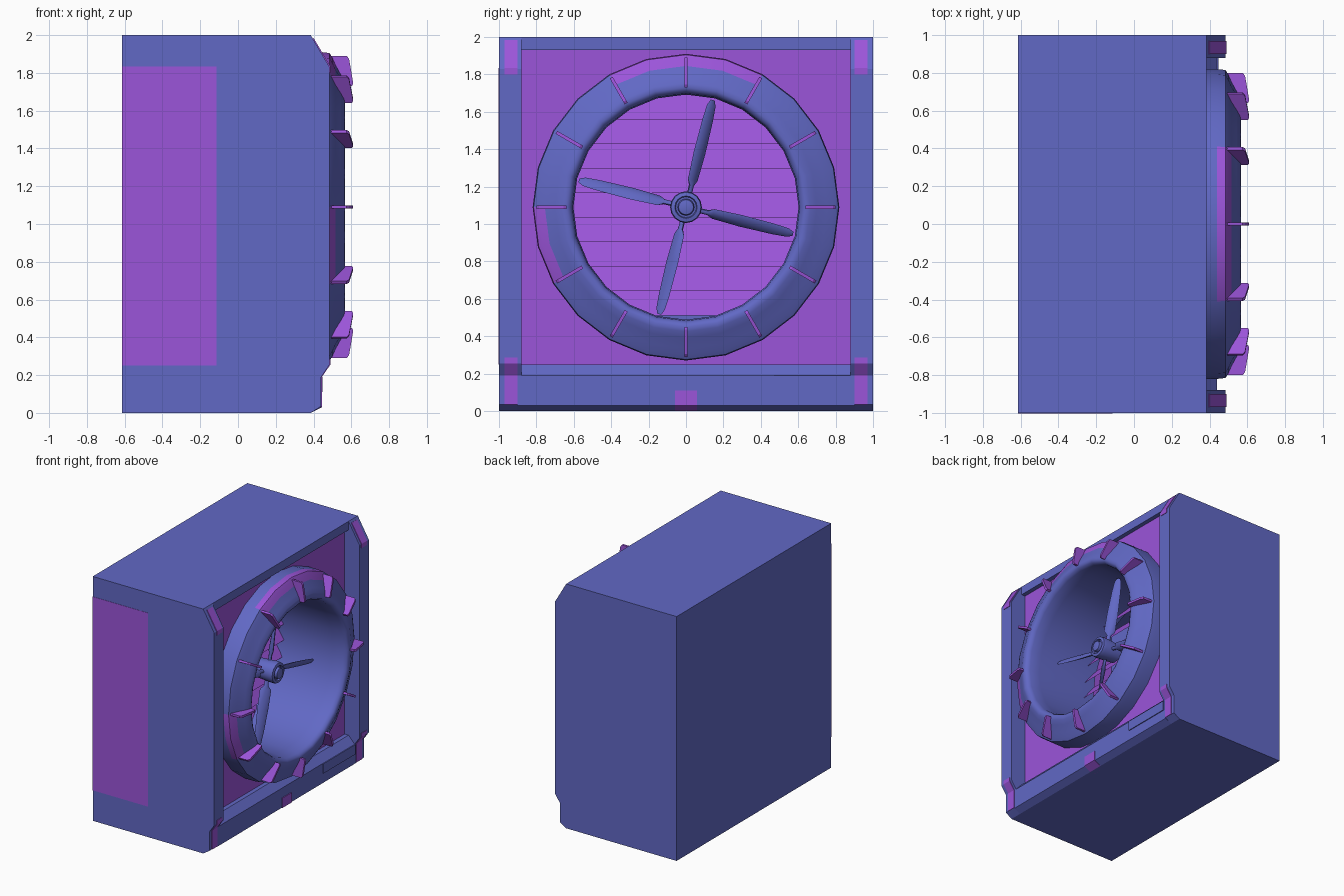
import bpy, bmesh, math
from mathutils import Vector

if "Cube" in bpy.data.objects:
    bpy.data.objects.remove(bpy.data.objects["Cube"])

def material(name, rgb):
    m = bpy.data.materials.new(name)
    m.diffuse_color = (*rgb, 1)
    m.use_nodes = True
    m.node_tree.nodes["Principled BSDF"].inputs["Base Color"].default_value = m.diffuse_color
    return m

BLUE = material("blue_paint", (0.12, 0.14, 0.56))
PURPLE = material("purple_trim", (0.33, 0.09, 0.70))
CZ = 1.09                                   # height of the fan axis

def finish(name, bm, mats, smooth=None, recalc=True, face_x=False):
    if recalc:
        bmesh.ops.recalc_face_normals(bm, faces=bm.faces[:])
    if face_x:
        bm.normal_update()
        bmesh.ops.reverse_faces(bm, faces=[f for f in bm.faces if f.normal.x < 0])
    me = bpy.data.meshes.new(name)
    bm.to_mesh(me)
    bm.free()
    ob = bpy.data.objects.new(name, me)
    bpy.context.collection.objects.link(ob)
    for m in mats:
        me.materials.append(m)
    if smooth:
        bpy.ops.object.select_all(action='DESELECT')
        ob.select_set(True)
        bpy.context.view_layer.objects.active = ob
        bpy.ops.object.shade_smooth_by_angle(angle=math.radians(smooth))
    return ob

def prism(name, profile, y0, y1, mat):
    """Extrude an x-z profile from y0 to y1."""
    bm = bmesh.new()
    a = [bm.verts.new((x, y0, z)) for x, z in profile]
    b = [bm.verts.new((x, y1, z)) for x, z in profile]
    n = len(profile)
    bm.faces.new(a)
    bm.faces.new(b)
    for i in range(n):
        j = (i + 1) % n
        bm.faces.new((a[i], a[j], b[j], b[i]))
    return finish(name, bm, [mat])

def block(name, x0, x1, y0, y1, z0, z1, mat):
    return prism(name, [(x0, z0), (x1, z0), (x1, z1), (x0, z1)], y0, y1, mat)

def polar(x, r, a):
    return Vector((x, r * math.cos(a), CZ + r * math.sin(a)))

def lathe(name, profile, n, mats, smooth=40, closed_ends=False, purple=None):
    """Spin an (x, radius) profile about the fan axis."""
    bm = bmesh.new()
    rings = [[bm.verts.new(polar(x, r, math.tau * i / n)) for i in range(n)] for x, r in profile]
    for k in range(len(rings) - 1):
        for i in range(n):
            j = (i + 1) % n
            f = bm.faces.new((rings[k][i], rings[k][j], rings[k + 1][j], rings[k + 1][i]))
            if purple and purple(k, 360 * (i + 0.5) / n):
                f.material_index = 1
    if closed_ends:
        bm.faces.new(rings[0])
        bm.faces.new(rings[-1])
    return finish(name, bm, mats, smooth)

# Main housing, open at the fan side
bm = bmesh.new()
bmesh.ops.create_cube(bm, size=1)
for v in bm.verts:
    v.co = Vector((v.co.x - 0.115, v.co.y * 2, v.co.z * 2 + 1))
bm.normal_update()
bmesh.ops.delete(bm, geom=[f for f in bm.faces if f.normal.x > 0.9], context='FACES')
finish("housing", bm, [BLUE], recalc=False)

# Front frame: top lip, bottom sill, side flanges
block("top_lip", 0.34, 0.385, -0.9, 0.9, 1.93, 2.0, BLUE)
prism("bottom_sill", [(0.34, 0), (0.385, 0), (0.44, 0.03), (0.44, 0.19), (0.385, 0.25), (0.34, 0.25)],
      -0.9, 0.9, BLUE)
FLANGE = [(0.34, 0), (0.385, 0), (0.44, 0.035), (0.44, 0.19), (0.485, 0.255),
          (0.485, 1.83), (0.385, 2), (0.34, 2)]
for side, s in (("left", -1), ("right", 1)):
    prism(side + "_flange", FLANGE, s * 0.88, s, BLUE)
    # Purple guards on the flange corners
    prism(side + "_upper_guard", [(0.47, 1.80), (0.489, 1.80), (0.489, 1.835), (0.40, 1.985), (0.385, 1.975)],
          s * 0.90, s * 0.97, PURPLE)
    prism(side + "_lower_guard", [(0.40, 0.03), (0.444, 0.035), (0.444, 0.19), (0.489, 0.255),
                                  (0.489, 0.285), (0.45, 0.285)], s * 0.90, s * 0.97, PURPLE)

# Sill details: latch tab and shallow plate
prism("latch_tab", [(0.34, -0.0), (0.386, 0.0), (0.446, 0.03), (0.446, 0.11), (0.40, 0.11)],
      -0.06, 0.06, PURPLE)
block("sill_plate", 0.42, 0.447, 0.47, 0.88, 0.11, 0.19, BLUE)

# Flush side intake panel
block("side_intake_panel", -0.614, -0.115, -1.002, -0.999, 0.25, 1.835, PURPLE)

# Front panel with round opening
bm = bmesh.new()
N = 48
inner, outer = [], []
for i in range(N):
    a = math.tau * i / N
    c, s = math.cos(a), math.sin(a)
    m = max(abs(c), abs(s))
    inner.append(bm.verts.new(polar(0.35, 0.70, a)))
    outer.append(bm.verts.new((0.35, 0.88 * c / m, CZ + 0.84 * s / m)))
for i in range(N):
    j = (i + 1) % N
    bm.faces.new((inner[i], outer[i], outer[j], inner[j]))
finish("front_panel", bm, [PURPLE], face_x=True)

# Fan shroud ring and tunnel, with two purple rim sections
RIM = [(0.35, 0.82), (0.44, 0.82), (0.485, 0.815), (0.50, 0.79), (0.515, 0.755), (0.545, 0.70),
       (0.562, 0.665), (0.566, 0.64), (0.555, 0.62), (0.53, 0.608), (0.44, 0.602), (-0.10, 0.602)]
lathe("fan_shroud", RIM, 24, [BLUE, PURPLE],
      purple=lambda k, d: 1 <= k <= 3 and (60 < d < 120 or 180 < d < 210))

# Radial fins around the shroud
bm = bmesh.new()
for i in range(12):
    a = math.tau * i / 12
    t = Vector((0, -math.sin(a), math.cos(a))) * 0.009
    pts = [polar(x, r, a) for x, r in
           ((0.45, 0.80), (0.575, 0.80), (0.588, 0.785), (0.61, 0.655), (0.603, 0.64), (0.55, 0.64))]
    fa = [bm.verts.new(p - t) for p in pts]
    fb = [bm.verts.new(p + t) for p in pts]
    bm.faces.new(fa)
    bm.faces.new(fb)
    for k in range(6):
        m = (k + 1) % 6
        bm.faces.new((fa[k], fa[m], fb[m], fb[k]))
finish("shroud_fins", bm, [PURPLE])

# Louvre slats behind the fan
bm = bmesh.new()
for i in range(10):
    z = 0.51 + 0.131 * i
    bm.faces.new([bm.verts.new(p) for p in ((0.0, -0.61, z), (0.0, 0.61, z),
                                            (-0.10, 0.61, z + 0.131), (-0.10, -0.61, z + 0.131))])
finish("louvre_slats", bm, [PURPLE], recalc=False, face_x=True)

# Hub with stepped nose
lathe("fan_hub", [(0.18, 0.06), (0.19, 0.075), (0.34, 0.085), (0.365, 0.08), (0.37, 0.06),
                  (0.355, 0.055), (0.355, 0.045), (0.38, 0.04), (0.385, 0.02)],
      16, [BLUE], closed_ends=True)

# Four twisted blades
bm = bmesh.new()
SECTIONS = [(0.07, 0.03, 0.026, 60), (0.12, 0.032, 0.026, 60), (0.15, 0.085, 0.028, 52),
            (0.30, 0.085, 0.022, 42), (0.48, 0.07, 0.014, 35), (0.56, 0.055, 0.01, 32),
            (0.59, 0.025, 0.006, 30)]       # radius, chord, thickness, pitch
for b in range(4):
    a = math.radians(76 + 90 * b)
    t = Vector((0, -math.sin(a), math.cos(a)))
    rings = []
    for r, chord, thick, pitch in SECTIONS:
        p = math.radians(pitch)
        u = t * math.cos(p) + Vector((math.sin(p), 0, 0))
        w = -t * math.sin(p) + Vector((math.cos(p), 0, 0))
        rings.append([bm.verts.new(polar(0.275, r, a) + u * chord / 2 * math.cos(q) + w * thick / 2 * math.sin(q))
                      for q in [math.tau * k / 8 for k in range(8)]])
    for r0, r1 in zip(rings, rings[1:]):
        for k in range(8):
            m = (k + 1) % 8
            bm.faces.new((r0[k], r0[m], r1[m], r1[k]))
    bm.faces.new(rings[0])
    bm.faces.new(rings[-1])
finish("fan_blades", bm, [BLUE], smooth=50)

# Centre the model's depth on the frame
bpy.context.view_layer.update()
